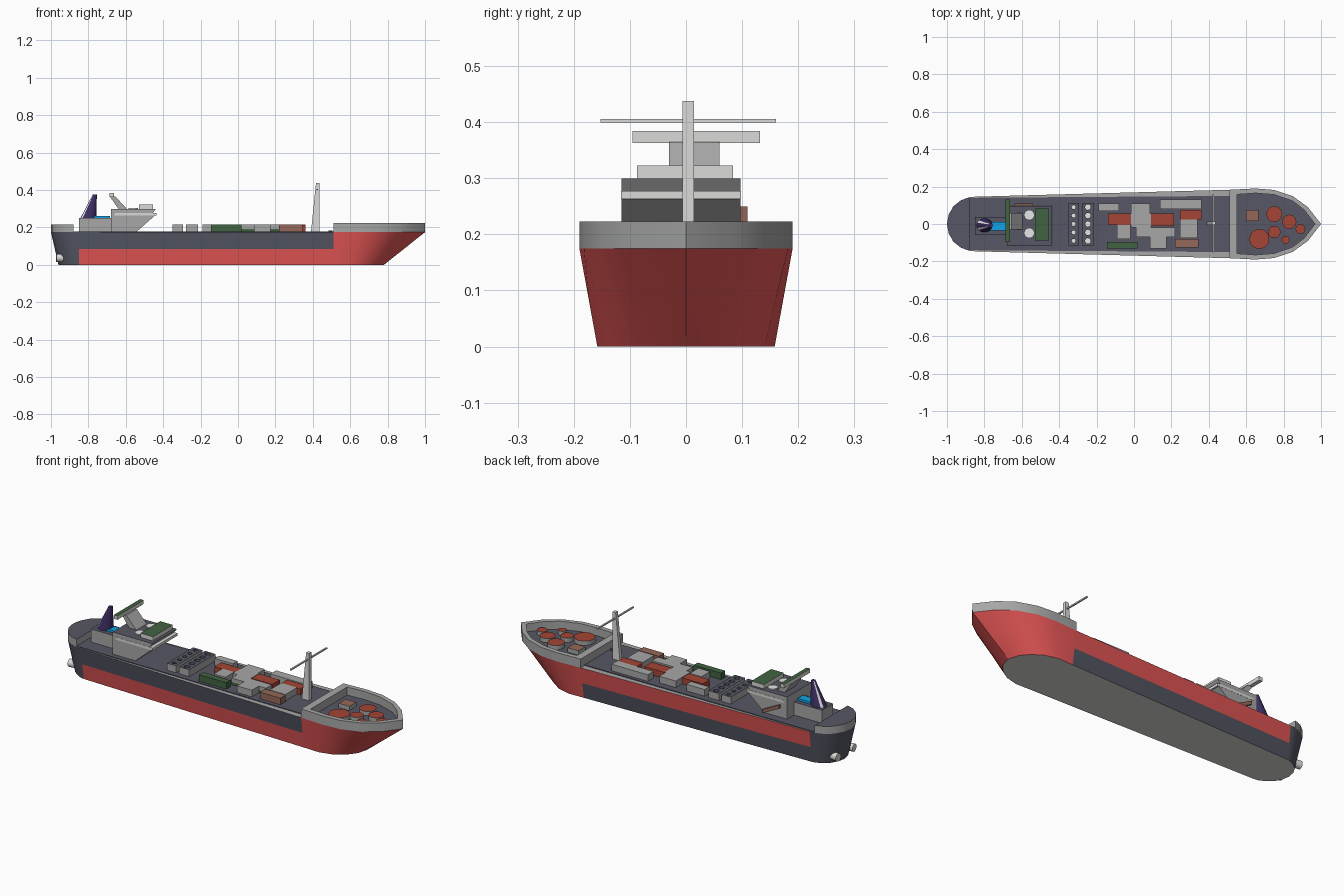
import bpy, bmesh, math
from mathutils import Vector

cube = bpy.data.objects.get("Cube")
if cube:
    bpy.data.objects.remove(cube, do_unlink=True)


def material(name, r, g, b):
    m = bpy.data.materials.new(name)
    m.use_nodes = True
    m.diffuse_color = (r, g, b, 1)
    m.node_tree.nodes["Principled BSDF"].inputs["Base Color"].default_value = (r, g, b, 1)
    return m


RED = material("hull_red", .80, .095, .095)
SLATE = material("slate", .092, .097, .128)
GREY = material("grey", .38, .39, .38)
LIGHT = material("light_grey", .70, .70, .68)
RUST = material("cargo_red", .37, .06, .035)
GREEN = material("green", .053, .127, .053)
BROWN = material("brown", .30, .14, .10)
BLUE = material("blue", .005, .38, .82)
PURPLE = material("purple", .045, .026, .115)
WHITE = material("white", .82, .82, .82)


def select(ob):
    bpy.ops.object.select_all(action='DESELECT')
    ob.select_set(True)
    bpy.context.view_layer.objects.active = ob


def loft(name, rings, mats, rule=None, smooth=False, caps=True):
    """Skin a stack of equal rings; rule picks the material index of a face."""
    bm = bmesh.new()
    rows = [[bm.verts.new(p) for p in ring] for ring in rings]
    n = len(rows[0])
    for a, b in zip(rows, rows[1:]):
        for i in range(n):
            j = (i + 1) % n
            bm.faces.new((a[i], a[j], b[j], b[i]))
    if caps:
        bm.faces.new(rows[0])
        bm.faces.new(rows[-1])
    bmesh.ops.recalc_face_normals(bm, faces=bm.faces)
    if rule:
        for f in bm.faces:
            f.material_index = rule(f.calc_center_median(), f.normal)
    me = bpy.data.meshes.new(name)
    bm.to_mesh(me)
    bm.free()
    ob = bpy.data.objects.new(name, me)
    bpy.context.collection.objects.link(ob)
    for m in mats:
        me.materials.append(m)
    if smooth:
        select(ob)
        bpy.ops.object.shade_smooth_by_angle(angle=math.radians(32))
    return ob


def outline(half):
    """Mirror a half breadth list into a closed plan outline."""
    return [(x, -y) for x, y in half] + [(x, y) for x, y in reversed(half) if y > 0]


def level(loop, z):
    return [(x, y, z) for x, y in loop]


def top_rule(c, n):
    return 1 if n.z > .9 else 0


def box(name, x0, x1, y0, y1, z0, z1, side, top=None):
    loop = [(x0, y0), (x1, y0), (x1, y1), (x0, y1)]
    return loft(name, [level(loop, z0), level(loop, z1)], [side, top or side], top_rule)


def side_profile(name, pts, y0, y1, side, top=None):
    return loft(name, [[(x, y, z) for x, z in pts] for y in (y0, y1)], [side, top or side], top_rule)


def rod(name, a, b, r, mats, rule=top_rule, sides=20):
    a, b = Vector(a), Vector(b)
    q = (b - a).to_track_quat('Z', 'Y')
    ring = [q @ Vector((r * math.cos(t), r * math.sin(t), 0))
            for t in (2 * math.pi * i / sides for i in range(sides))]
    return loft(name, [[a + p for p in ring], [b + p for p in ring]], mats, rule, smooth=True)


def cut(ob, cutter):
    select(ob)
    mod = ob.modifiers.new("hole", 'BOOLEAN')
    mod.operation = 'DIFFERENCE'
    mod.solver = 'EXACT'
    mod.object = cutter
    bpy.ops.object.modifier_apply(modifier=mod.name)
    bpy.data.objects.remove(cutter, do_unlink=True)


DECK = .175
SPLIT = .085

# Hull: deck edge and keel edge as matching half breadths
edge = [(-1, 0), (-.991, .05), (-.965, .095), (-.925, .127), (-.88, .143), (-.85, .146), (.51, .183),
        (.65, .19), (.75, .182), (.85, .148), (.93, .09), (1, 0)]
keel = [(-.96, 0), (-.952, .043), (-.93, .08), (-.895, .106), (-.87, .118), (-.85, .122), (.51, .155),
        (.60, .158), (.67, .14), (.73, .10), (.765, .055), (.78, 0)]


def hull_level(z):
    t = z / DECK
    return [(Vector(a).lerp(Vector(b), t)).to_tuple() + (z,)
            for a, b in zip(outline(keel), outline(edge))]


def hull_rule(c, n):
    if abs(n.z) > .95:
        return 2 if n.z > 0 else 3
    if c.x < -.85:
        return 1
    if c.x > .52:
        return 0
    return 0 if (c.y < 0) == (c.z < SPLIT) else 1


loft("hull", [hull_level(z) for z in (0, SPLIT, DECK)], [RED, SLATE, GREY, LIGHT],
     hull_rule, smooth=True)

# Deck plates
inner = [(.55, .158), (.65, .165), (.75, .157), (.85, .122), (.91, .075), (.968, 0)]
for name, half in (("main_deck", [(-.88, .14), (.51, .15)]), ("bow_deck", inner)):
    loop = outline(half)
    loft(name, [level(loop, DECK), level(loop, DECK + .004)], [SLATE])

# Raised stern and bow bulwark
stern = outline(edge[:5])
loft("stern_deck", [level(stern, DECK), level(stern, .216)], [GREY, SLATE], top_rule, smooth=True)
outer_loop, inner_loop = outline(edge[6:]), outline(inner)
loft("bow_bulwark", [level(outer_loop, DECK), level(outer_loop, .223),
                     level(inner_loop, .223), level(inner_loop, DECK)],
     [GREY], smooth=True, caps=False)

# Stern thrusters
for side, s in (("right", -1), ("left", 1)):
    rod("stern_thruster_" + side, (-.90, .062 * s, .037), (-.972, .07 * s, .037), .021, [LIGHT, LIGHT])

# Superstructure
box("engine_house", -.85, -.68, -.06, .037, DECK, .25, GREY, SLATE)
side_profile("bridge_house", [(-.68, DECK), (-.545, DECK), (-.445, .263), (-.455, .277),
                              (-.438, .30), (-.68, .30)], -.115, .097, GREY, SLATE)
box("bridge_band", -.66, -.436, -.116, .098, .263, .277, LIGHT)
box("roof_cabin", -.53, -.455, -.087, .084, .30, .323, LIGHT, GREEN)
side_profile("gangway", [(-.64, .25), (-.64, .23), (-.54, .18), (-.54, .20)], .097, .11, BROWN)
for i, y in enumerate((-.048, .048)):
    rod("roof_dome_%d" % (i + 1), (-.56, y, .299), (-.56, y, .305), .025, [WHITE, WHITE])
side_profile("antenna_support", [(-.685, .365), (-.655, .365), (-.595, .30), (-.64, .30)],
             -.03, .06, GREY)
box("antenna_bar", -.686, -.664, -.095, .132, .363, .384, LIGHT, GREEN)
box("pool", -.77, -.685, -.035, .012, .25, .262, BLUE)


# Funnel with two pale rear stripes
def funnel_ring(cx, rx, ry, z):
    return [(cx + rx * math.cos(math.pi * i / 8), ry * math.sin(math.pi * i / 8) - .007, z)
            for i in range(16)]


loft("funnel", [funnel_ring(-.799, .043, .037, .25), funnel_ring(-.766, .011, .012, .376)],
     [PURPLE, WHITE], lambda c, n: 1 if n.x < -.3 and .35 < abs(n.y) < .7 else 0, smooth=True)

# Hatch blocks with pale-bottomed vent holes
for k, (x0, x1, r) in enumerate([(-.35, -.295, .011), (-.278, -.215, .015)]):
    hatch = box("hatch_%d" % (k + 1), x0, x1, -.115, .112, DECK, .217, GREY, SLATE)
    hatch.data.materials.append(WHITE)
    for i in range(5):
        x, y = (x0 + x1) / 2, -.09 + .045 * i
        cut(hatch, rod("vent_cutter", (x, y, .20), (x, y, .24), r, [GREY, SLATE, WHITE],
                       lambda c, n: 2 if n.z < -.9 else 1, sides=12))

# Deck cargo: x range, y range, material
cargo = [(-.19, -.08, .07, .11, GREY), (-.14, -.015, -.005, .055, RUST),
         (-.015, .085, .055, .11, GREY), (-.015, .09, -.02, .055, GREY),
         (-.09, -.02, -.08, -.005, GREY), (-.145, .02, -.13, -.095, GREEN),
         (.09, .215, -.01, .055, RUST), (.14, .36, .08, .13, GREY),
         (.245, .36, .025, .075, RUST), (.085, .175, -.13, -.07, GREY),
         (.245, .34, -.075, .025, GREY), (.22, .345, -.125, -.08, BROWN)]
for i, (x0, x1, y0, y1, m) in enumerate(cargo):
    box("cargo_%d" % (i + 1), x0, x1, y0, y1, DECK, .215 if m != RUST else .212, m)
box("cargo_stack_lower", .01, .22, -.07, -.02, DECK, .193, GREEN)
box("cargo_stack_upper", .01, .22, -.07, -.02, .193, .215, GREY)

# Mast and yard
loft("mast", [[(x, y, z) for x, y in ((a, -.006), (b, -.006), (b, .014), (a, .014))]
              for a, b, z in ((.39, .435, DECK), (.417, .435, .438))], [LIGHT])
box("mast_yard", .421, .429, -.152, .16, .399, .406, LIGHT)
rod("deck_bollard", (.495, -.07, DECK), (.495, -.07, .185), .01, [SLATE, SLATE], sides=12)

# Bow tanks: x, y, radius
tanks = [(.67, -.08, .053), (.75, .053, .042), (.83, .012, .038),
         (.89, -.027, .026), (.75, -.043, .033), (.81, -.085, .021)]
for i, (x, y, r) in enumerate(tanks):
    rod("bow_tank_%d" % (i + 1), (x, y, DECK), (x, y, .202), r, [GREY, RUST], sides=28)
box("bow_crate", .60, .665, .015, .075, DECK, .202, GREY, BROWN)
